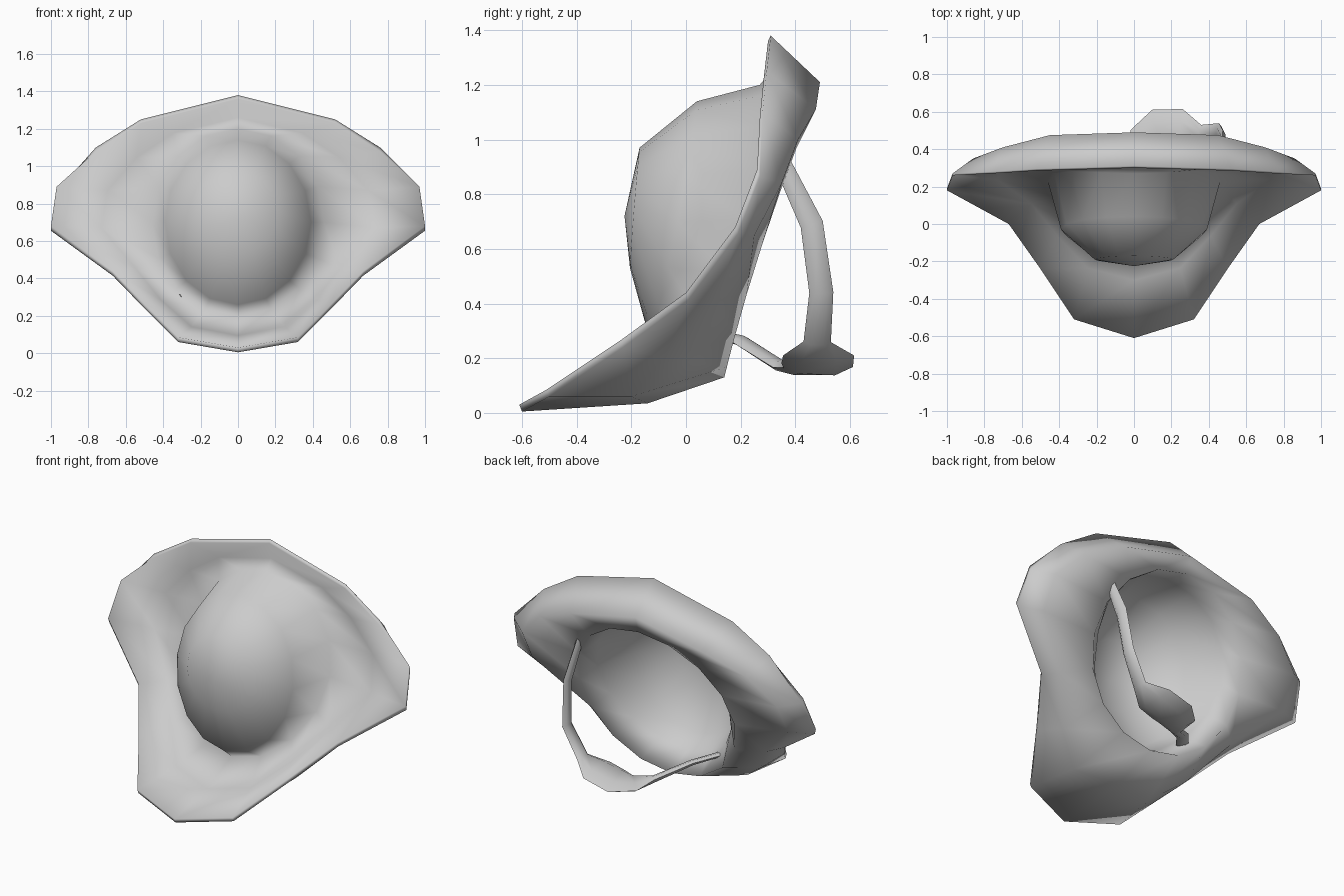
import bpy, bmesh
from math import sin, cos, pi
from mathutils import Vector

if "Cube" in bpy.data.objects:
    bpy.data.objects.remove(bpy.data.objects["Cube"])

H = 8  # segments per half ring


def full(half):
    """Mirror a half ring (top to bottom on +x) into a closed ring."""
    half = [Vector(p) for p in half]
    return half + [Vector((-p.x, p.y, p.z)) for p in half[-2:0:-1]]


def oval(rx, zc, rz, y0, y1, y2):
    """Oval ring facing -y: y0 at top, y1 at the side, y2 at the bottom."""
    half = []
    for i in range(H + 1):
        t = pi * i / H
        y = y1 + (y0 - y2) / 2 * cos(t) + ((y0 + y2) / 2 - y1) * cos(t) ** 2
        half.append((rx * sin(t), y, zc + rz * cos(t)))
    return full(half)


def loft(name, rings, cap, angle):
    """Skin a stack of rings and close both ends with a tip point."""
    bm = bmesh.new()
    vr = [[bm.verts.new(p) for p in r] for r in rings]
    n = len(vr[0])
    for a, b in zip(vr, vr[1:]):
        for i in range(n):
            j = (i + 1) % n
            bm.faces.new((a[i], a[j], b[j], b[i]))
    for r, tip in ((vr[0], cap[0]), (vr[-1], cap[1])):
        t = bm.verts.new(tip)
        for i in range(n):
            bm.faces.new((r[i], r[(i + 1) % n], t))
    bmesh.ops.recalc_face_normals(bm, faces=bm.faces[:])
    me = bpy.data.meshes.new(name)
    bm.to_mesh(me)
    bm.free()
    ob = bpy.data.objects.new(name, me)
    bpy.context.collection.objects.link(ob)
    bpy.ops.object.select_all(action='DESELECT')
    ob.select_set(True)
    bpy.context.view_layer.objects.active = ob
    bpy.ops.object.shade_smooth_by_angle(angle=angle)
    return ob


# Helmet shell: outer dome, flared brim, underside, then hollow inside
rim = full([(0, .30, 1.36), (.52, .285, 1.23), (.76, .27, 1.08), (.97, .26, .89),
            (1, .18, .68), (.67, 0, .44), (.5, -.24, .265), (.32, -.51, .085), (0, -.61, .03)])
edge = [p + Vector((0, .01, .02 if p.z > 1 else -.025)) for p in rim]
for p in edge:
    p.y = max(p.y, -.61)
under = full([(0, .49, 1.21), (.45, .475, 1.11), (.7, .41, 1.0), (.86, .35, .84),
              (.86, .25, .65), (.61, .11, .41), (.45, -.08, .2), (.27, -.2, .06), (0, -.14, .035)])
base = oval(.46, .70, .50, .27, .225, -.06)
# concave brim between dome and rim
dish = [a.lerp(b, .5) + Vector((0, .035, -.02)) for a, b in zip(base, rim)]
shell = [
    oval(.21, .75, .22, -.17, -.19, -.205),
    oval(.39, .70, .44, .04, -.03, -.13),
    base, dish, rim, edge, under,
    oval(.52, .62, .49, .46, .28, .14),
    oval(.44, .69, .47, .28, .22, -.03),
    oval(.37, .70, .42, .055, -.01, -.11),
    oval(.20, .745, .21, -.15, -.17, -.185),
]
loft("helmet_shell", shell, ((0, -.225, .72), (0, -.205, .72)), 2.6)

# Chin strap widening into a chin cup: (point, half width, half thickness)
path = [((.46, .335, .95), .03, .015), ((.475, .46, .69), .042, .016),
        ((.455, .495, .44), .044, .018), ((.36, .48, .26), .05, .02),
        ((.26, .485, .21), .13, .035), ((.13, .48, .175), .135, .04),
        ((.05, .43, .165), .10, .03), ((-.02, .34, .175), .03, .02),
        ((-.18, .20, .265), .035, .015), ((-.33, .02, .31), .035, .012)]
pts = [Vector(p[0]) for p in path]
rings = []
for i, (p, w, h) in enumerate(path):
    t = (pts[min(i + 1, len(pts) - 1)] - pts[max(i - 1, 0)]).normalized()
    side = (Vector((0, 1, 0)) - t * t.y).normalized()
    up = t.cross(side)
    rings.append([pts[i] + side * w * cos(k * pi / 3) + up * h * sin(k * pi / 3)
                  for k in range(6)])
loft("chin_strap", rings, (pts[0], pts[-1]), 1.0)
